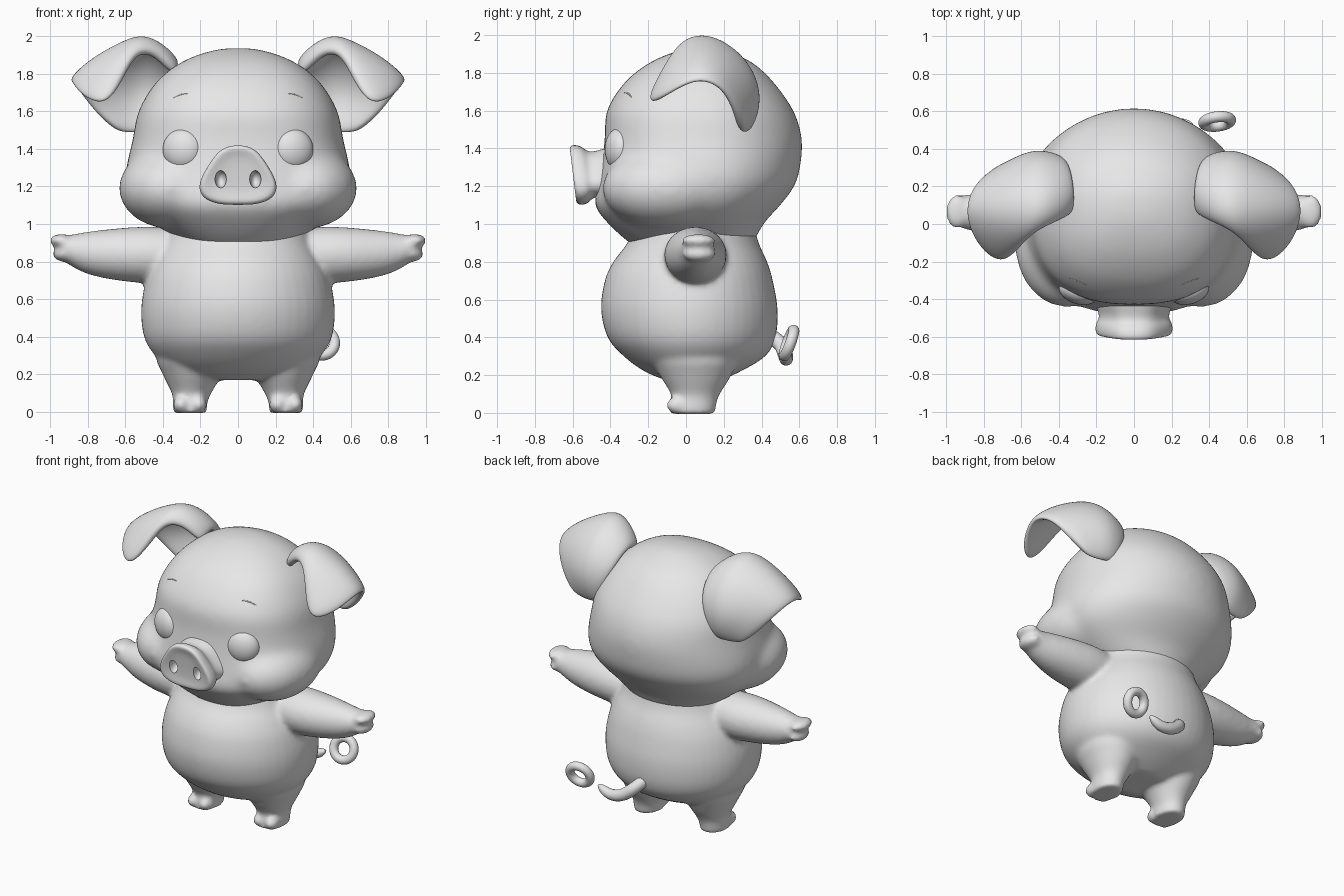
import bpy, bmesh, math
from mathutils import Matrix, Vector

cube = bpy.data.objects.get("Cube")
if cube:
    bpy.data.objects.remove(cube, do_unlink=True)

grey = bpy.data.materials.new("plain grey")
grey.use_nodes = True
grey.diffuse_color = (0.8, 0.8, 0.8, 1)
for node in grey.node_tree.nodes:
    if node.type == 'BSDF_PRINCIPLED':
        node.inputs["Base Color"].default_value = grey.diffuse_color


def link(name, data):
    obj = bpy.data.objects.new(name, data)
    bpy.context.scene.collection.objects.link(obj)
    data.materials.append(grey)
    return obj


def finish(name, bm):
    bmesh.ops.recalc_face_normals(bm, faces=bm.faces)
    mesh = bpy.data.meshes.new(name)
    bm.to_mesh(mesh)
    bm.free()
    mesh.shade_smooth()
    return link(name, mesh)


def modify(obj, kind, **settings):
    mod = obj.modifiers.new(kind.title(), kind)
    for key, value in settings.items():
        setattr(mod, key, value)


def bake(obj):
    """Apply the modifiers and shade the result smoothly."""
    graph = bpy.context.evaluated_depsgraph_get()
    mesh = bpy.data.meshes.new_from_object(obj.evaluated_get(graph))
    obj.modifiers.clear()
    obj.data = mesh
    mesh.shade_smooth()
    mesh.set_sharp_from_angle(angle=math.radians(60))


def skin(rings, bm):
    """Join rings of points with quads and close both ends."""
    loops = [[bm.verts.new(p) for p in ring] for ring in rings]
    for a, b in zip(loops, loops[1:]):
        for j in range(len(a)):
            k = (j + 1) % len(a)
            bm.faces.new((a[j], a[k], b[k], b[j]))
    bm.faces.new(loops[0][::-1])
    bm.faces.new(loops[-1])


def loft(bm, rows, place=lambda x, y, h: (x, y, h), mid=None, front=1, seg=48, steps=4):
    """Rows hold height, half width, low depth, high depth, side offset.
    A front power below one makes the low side of each ring squarer."""
    rows = [Vector(r) for r in rows]
    fine = []
    for i in range(len(rows) - 1):
        a, b = rows[max(i - 1, 0)], rows[i]
        c, d = rows[i + 1], rows[min(i + 2, len(rows) - 1)]
        for k in range(steps):
            t = k / steps
            fine.append(b + (c - a) * (t / 2) + (a * 2 - b * 5 + c * 4 - d) * (t * t / 2)
                        + (b * 3 - a - c * 3 + d) * (t ** 3 / 2))
    fine.append(rows[-1])
    rings = []
    for h, r, lo, hi, off in fine:
        m = (lo + hi) / 2 if mid is None else mid
        ring = []
        for j in range(seg):
            c, s = math.cos(math.tau * j / seg), math.sin(math.tau * j / seg)
            if s < 0:
                c, s = math.copysign(abs(c) ** front, c), -abs(s) ** front
            ring.append(place(off + r * c, m + s * (hi - m if s > 0 else m - lo), h))
        rings.append(ring)
    skin(rings, bm)


def blob(bm, centre, radii, turn=0):
    bmesh.ops.create_uvsphere(bm, u_segments=32, v_segments=20, radius=1,
                              matrix=Matrix.Translation(centre) @ Matrix.Rotation(turn, 4, 'Z')
                              @ Matrix.Diagonal((*radii, 1)))


def tube(name, points, radii, width):
    curve = bpy.data.curves.new(name, 'CURVE')
    curve.dimensions = '3D'
    curve.bevel_depth = width
    curve.bevel_resolution = 5
    curve.use_fill_caps = True
    line = curve.splines.new('NURBS')
    line.points.add(len(points) - 1)
    for point, co, r in zip(line.points, points, radii):
        point.co = (*co, 1)
        point.radius = r
    line.use_endpoint_u = True
    line.order_u = 3
    return link(name, curve)


# Head with puffed cheeks
bm = bmesh.new()
loft(bm, [(.84, .2, -.2, .28, 0), (.9, .3, -.3, .355, 0), (1, .44, -.41, .41, 0),
          (1.1, .55, -.485, .5, 0), (1.2, .595, -.47, .575, 0), (1.3, .595, -.45, .605, 0),
          (1.45, .56, -.43, .615, 0), (1.6, .53, -.42, .57, 0), (1.75, .44, -.325, .465, 0),
          (1.85, .32, -.2, .36, 0), (1.905, .2, -.08, .25, 0), (1.935, .08, .03, .17, 0)],
     mid=.1, front=.8)
for side in (1, -1):
    blob(bm, (side * .36, -.1, 1.19), (.275, .345, .215))
head = finish("head", bm)
modify(head, 'REMESH', mode='VOXEL', voxel_size=.017)
modify(head, 'SMOOTH', factor=.5, iterations=40)
bake(head)

# Torso with arms, hands, legs and feet
bm = bmesh.new()
loft(bm, [(.17, .18, -.1, .18, 0), (.22, .34, -.22, .29, 0), (.3, .44, -.33, .42, 0),
          (.4, .5, -.415, .475, 0), (.55, .515, -.45, .485, 0), (.7, .49, -.43, .46, 0),
          (.8, .45, -.385, .43, 0), (.9, .4, -.31, .385, 0), (1, .37, -.27, .36, 0)], mid=.03)
for side in (1, -1):
    loft(bm, [(.25, .15, .7, .97, .05), (.45, .165, .685, .985, .05), (.6, .155, .695, .98, .05),
              (.75, .125, .72, .965, .055), (.85, .1, .755, .95, .06), (.92, .085, .8, .935, .065),
              (.945, .06, .82, .92, .065)], place=lambda x, y, h: (side * h, x, y))
    blob(bm, (side * .94, .065, .912), (.062, .092, .035))
    blob(bm, (side * .925, .07, .84), (.06, .087, .042))
    loft(bm, [(-.006, .09, -.085, .153, .256), (.05, .092, -.08, .162, .255), (.1, .105, -.08, .18, .247),
              (.2, .155, -.14, .24, .245), (.3, .175, -.18, .27, .26), (.42, .13, -.13, .2, .24)],
         place=lambda x, y, h: (side * x, y, h))
    for toe in (-.046, .046):
        blob(bm, (side * .256 + toe, -.045, .04), (.045, .06, .045))
torso = finish("torso", bm)
modify(torso, 'REMESH', mode='VOXEL', voxel_size=.014)
modify(torso, 'SMOOTH', factor=.5, iterations=12)
bake(torso)

# Folded ears: arches from the head outwards, each from front edge to back edge
arches = [
    [(.33, .06, 1.78), (.32, .12, 1.84), (.32, .2, 1.85), (.34, .32, 1.75), (.4, .35, 1.62), (.43, .3, 1.5)],
    [(.43, .02, 1.9), (.42, .06, 1.95), (.43, .18, 1.95), (.46, .33, 1.83), (.49, .38, 1.66), (.48, .32, 1.49)],
    [(.54, -.04, 1.92), (.54, .03, 2), (.54, .15, 1.99), (.56, .31, 1.86), (.57, .38, 1.67), (.53, .31, 1.48)],
    [(.61, -.13, 1.77), (.66, -.07, 1.86), (.71, .05, 1.92), (.73, .2, 1.86), (.69, .32, 1.68), (.6, .3, 1.48)],
    [(.7, -.22, 1.62), (.84, -.12, 1.67), (.91, .06, 1.78), (.86, .2, 1.72), (.76, .26, 1.59), (.65, .29, 1.5)]]
bm = bmesh.new()
grid = [[bm.verts.new(p) for p in arch] for arch in arches]
for a, b in zip(grid, grid[1:]):
    for j in range(len(a) - 1):
        bm.faces.new((a[j], a[j + 1], b[j + 1], b[j]))
ears = finish("ears", bm)
modify(ears, 'SOLIDIFY', thickness=.065, offset=0)
modify(ears, 'SUBSURF', levels=3, render_levels=3)
modify(ears, 'MIRROR')
bake(ears)

# Trumpet-shaped snout with a dished rounded-triangle face
half = [(0, .15), (.09, .135), (.155, .04), (.208, -.055), (.19, -.13), (.1, -.165)]
outline = half + [(0, -.165)] + [(-x, z) for x, z in half[:0:-1]]
bm = bmesh.new()
skin([[(x * sx, y - .12 * z * sz, 1.27 + z * sz) for x, z in outline] for y, sx, sz in (
    (-.3, 1.3, 1.05), (-.42, 1.1, .9), (-.47, .95, .78), (-.51, .93, .78), (-.535, 1.02, .97),
    (-.575, 1.04, 1.04), (-.6, .98, .97), (-.6, .85, .82), (-.59, .6, .6), (-.588, .2, .2))], bm)
snout = finish("snout", bm)
modify(snout, 'SUBSURF', levels=3, render_levels=3)
bm = bmesh.new()
for side in (1, -1):
    blob(bm, (side * .092, -.585, 1.238), (.03, .06, .046))
cutter = finish("nostril_cutter", bm)
cutter.hide_render = True
modify(snout, 'BOOLEAN', object=cutter, operation='DIFFERENCE', solver='EXACT')
bake(snout)
bpy.data.objects.remove(cutter, do_unlink=True)

# Eyes and brows
bpy.context.view_layer.update()
for side, label in ((1, "left"), (-1, "right")):
    bm = bmesh.new()
    blob(bm, (side * .295, -.358, 1.395), (.108, .068, .11), turn=side * .3)
    finish(label + "_eye", bm)
    path = []
    for x, z in ((.25, 1.695), (.3, 1.695), (.345, 1.67)):
        hit, spot, normal, face = head.ray_cast((side * x, -2, z), (0, 1, 0))
        if hit:
            path.append(spot)
    if len(path) == 3:
        tube(label + "_brow", path, (.3, 1, .3), .006)

# Curly tail: a short stub and a loose ring
tube("tail_stub", [(0, .42, .42), (.03, .5, .38), (.12, .53, .3), (.22, .53, .28),
                   (.29, .53, .315), (.31, .53, .33)], (1, 1, 1, .9, .65, .15), .04)
bpy.ops.mesh.primitive_torus_add(major_segments=40, minor_segments=16, major_radius=.072,
                                 minor_radius=.029, location=(.442, .545, .37),
                                 rotation=(math.pi / 2 - .35, 0, .12))
ring = bpy.context.object
ring.name = "tail_ring"
ring.data.materials.append(grey)
ring.data.shade_smooth()
